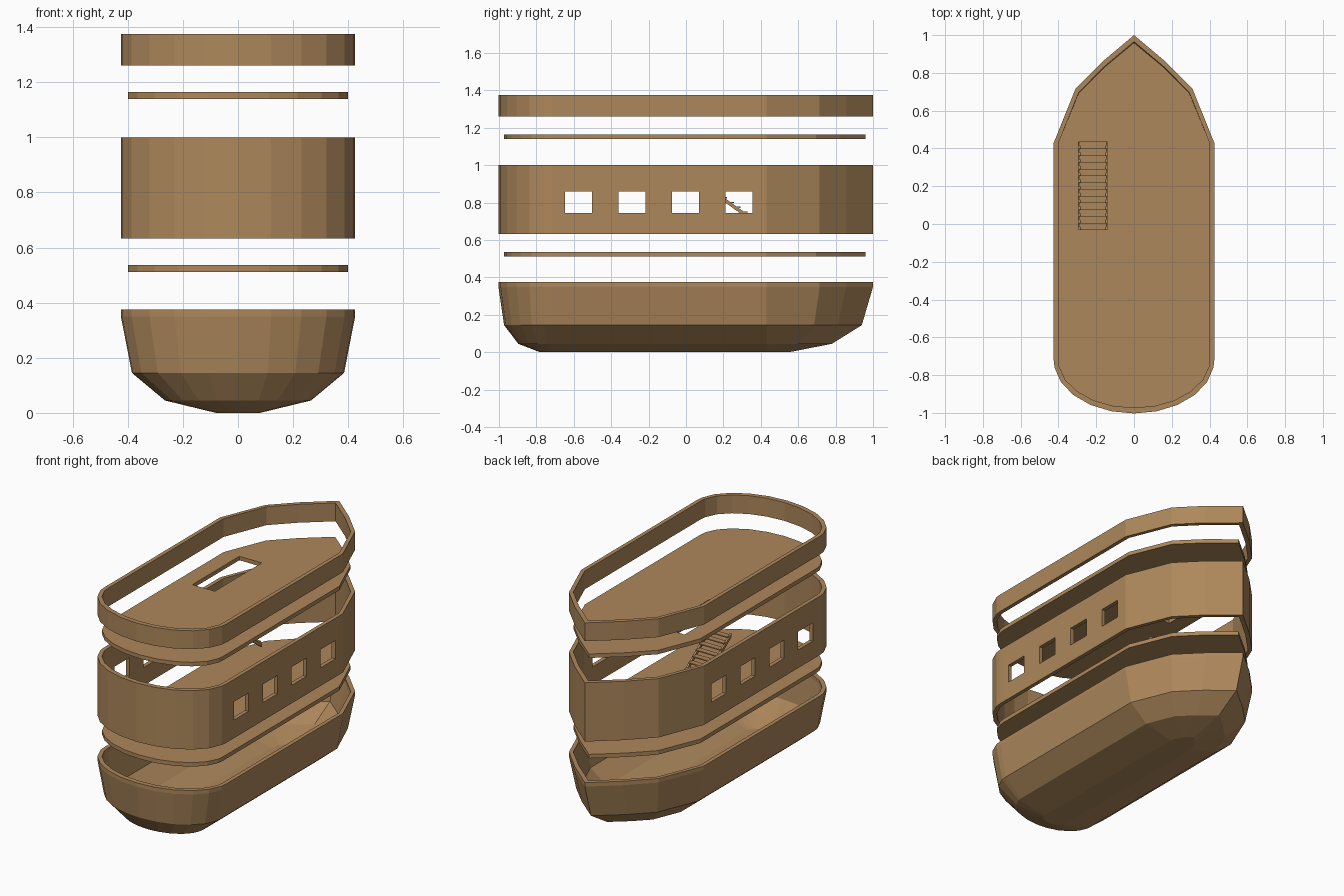
import bpy, bmesh, math
from mathutils import Matrix, Vector

cube = bpy.data.objects.get("Cube")
if cube:
    bpy.data.objects.remove(cube, do_unlink=True)

wood = bpy.data.materials.new("brown_wood")
wood.use_nodes = True
WOOD = (0.42, 0.245, 0.105, 1)
wood.diffuse_color = WOOD
wood.node_tree.nodes["Principled BSDF"].inputs["Base Color"].default_value = WOOD

# Plan outline: half width, bow corner and stern corner positions
HALF, BOW, STERN = 0.425, 0.43, -0.72
BOW_SIDE = [(HALF, BOW), (0.31, 0.715), (0.17, 0.857)]
STERN_SEGMENTS = 11


def outline():
    pts = BOW_SIDE[::-1]
    for i in range(1, STERN_SEGMENTS * 2, 2):
        a = math.pi * i / (2 * STERN_SEGMENTS)
        pts.append((HALF * math.cos(a), STERN - 0.283 * math.sin(a)))
    # straight sides meet the rounded stern
    pts.insert(len(BOW_SIDE), (HALF, STERN))
    pts.append((-HALF, STERN))
    pts += [(-x, y) for x, y in BOW_SIDE]
    return pts + [(0, 1)]


def ring(half, back, front, z):
    """Outline scaled to a half width, with bow and stern compressed to the given ends."""
    result = []
    for x, y in outline():
        if y > BOW:
            y = BOW + (y - BOW) * (front - BOW) / (1 - BOW)
        elif y < STERN:
            y = STERN + (y - STERN) * (back - STERN) / (-1 - STERN)
        result.append(Vector((x * half / HALF, y, z)))
    return result


def finish(name, bm):
    bmesh.ops.recalc_face_normals(bm, faces=bm.faces)
    mesh = bpy.data.meshes.new(name)
    bm.to_mesh(mesh)
    bm.free()
    mesh.materials.append(wood)
    obj = bpy.data.objects.new(name, mesh)
    bpy.context.collection.objects.link(obj)
    return obj


def loft(name, rings, closed=False):
    """Skin a series of rings; close it into a tube wall or cap both ends."""
    bm = bmesh.new()
    loops = [[bm.verts.new(p) for p in r] for r in rings]
    pairs = list(zip(loops, loops[1:]))
    if closed:
        pairs.append((loops[-1], loops[0]))
    for a, b in pairs:
        for i in range(len(a)):
            j = (i + 1) % len(a)
            bm.faces.new((a[i], a[j], b[j], b[i]))
    if not closed:
        bm.faces.new(loops[0])
        bm.faces.new(loops[-1])
    return finish(name, bm)


def add_box(bm, low, high, turn=Matrix()):
    low, high = Vector(low), Vector(high)
    size = Matrix.Diagonal((*(high - low), 1))
    bmesh.ops.create_cube(bm, size=1, matrix=Matrix.Translation((low + high) / 2) @ turn @ size)


def cut(obj, boxes):
    bm = bmesh.new()
    for low, high in boxes:
        add_box(bm, low, high)
    cutter = finish("cutter", bm)
    cutter.hide_render = True
    mod = obj.modifiers.new("openings", "BOOLEAN")
    mod.object, mod.operation, mod.solver = cutter, "DIFFERENCE", "EXACT"
    bpy.context.view_layer.update()
    done = obj.evaluated_get(bpy.context.evaluated_depsgraph_get())
    mesh = bpy.data.meshes.new_from_object(done)
    obj.modifiers.clear()
    obj.data = mesh
    bpy.data.objects.remove(cutter, do_unlink=True)


def band(name, bottom, top):
    outer, inner = (HALF, -1, 1), (0.4, -0.97, 0.965)
    return loft(name, [ring(*outer, bottom), ring(*outer, top),
                       ring(*inner, top), ring(*inner, bottom)], closed=True)


def deck(name, bottom, top):
    return loft(name, [ring(0.4, -0.97, 0.96, z) for z in (bottom, top)])


# Hollow hull: outside from the keel up, then inside back down
loft("hull", [ring(*r) for r in (
    (0.08, -0.78, 0.55, 0), (0.265, -0.895, 0.78, 0.045),
    (0.385, -0.97, 0.94, 0.145), (HALF, -1, 1, 0.35), (HALF, -1, 1, 0.375),
    (0.4, -0.97, 0.965, 0.375), (0.4, -0.97, 0.965, 0.35),
    (0.36, -0.945, 0.91, 0.155), (0.25, -0.88, 0.76, 0.07), (0.075, -0.77, 0.54, 0.028))])

# Decks, cabin wall and top rail
deck("lower_deck", 0.512, 0.537)
upper_deck = deck("upper_deck", 1.14, 1.165)
cabin_wall = band("cabin_wall", 0.632, 1.0)
band("top_rail", 1.26, 1.375)

# Stair opening and windows through both sides
X0, X1, Y0, Y1 = -0.295, -0.14, -0.03, 0.435
cut(upper_deck, [((X0, Y0, 1.1), (X1, Y1, 1.2))])
cut(cabin_wall, [((-0.6, y - 0.0725, 0.745), (0.6, y + 0.0725, 0.86))
                 for y in (-0.575, -0.289, -0.003, 0.283)])

# Staircase: two sloping stringers with evenly spaced treads
STEPS, LOW, HIGH = 13, 0.65, 0.985
run, rise = (Y1 - Y0) / STEPS, (HIGH - LOW) / STEPS
bm = bmesh.new()
for i in range(STEPS):
    y, z = Y1 - i * run, LOW + (i + 0.7) * rise
    add_box(bm, (X0 + 0.005, y - run, z), (X1 - 0.005, y, z + 0.007))
for x in (X0, X1 - 0.012):
    # sheared side board with plumb ends
    corners = [(Y1, LOW - 0.012), (Y0, HIGH - 0.012), (Y0, HIGH + 0.01), (Y1, LOW + 0.01)]
    a, b = [[bm.verts.new((x + d, y, z)) for y, z in corners] for d in (0, 0.012)]
    bm.faces.new(a)
    bm.faces.new(b)
    for i in range(4):
        j = (i + 1) % 4
        bm.faces.new((a[i], a[j], b[j], b[i]))
finish("staircase", bm)
